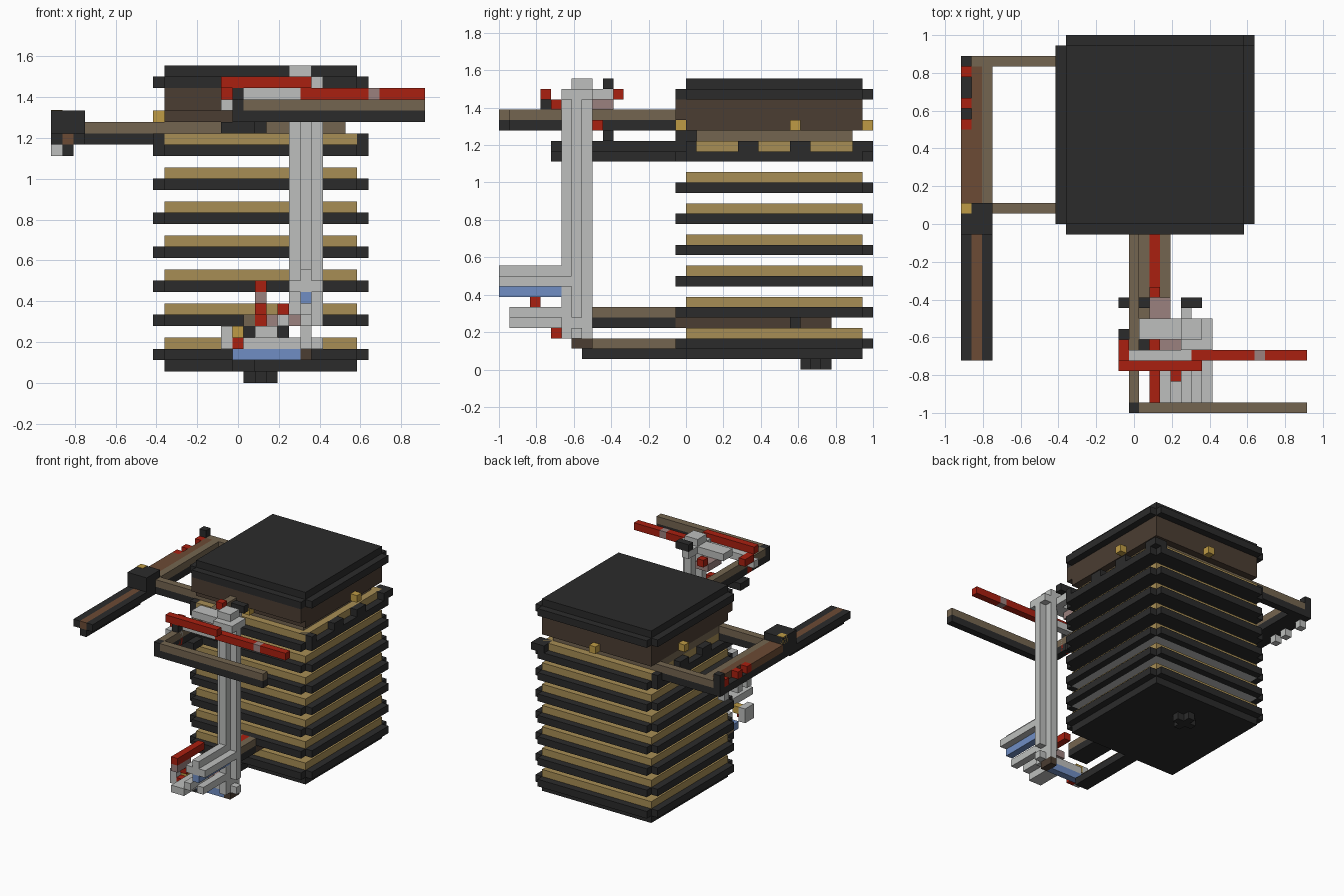
import bpy
import bmesh

start_cube = bpy.data.objects.get("Cube")
if start_cube:
    bpy.data.objects.remove(start_cube, do_unlink=True)

UNIT = 1 / 18  # edge of one building block


def make_material(name, red, green, blue):
    material = bpy.data.materials.new(name)
    material.use_nodes = True
    color = (red, green, blue, 1)
    material.diffuse_color = color
    shader = next(n for n in material.node_tree.nodes if n.type == 'BSDF_PRINCIPLED')
    shader.inputs["Base Color"].default_value = color
    return material


dark = make_material("charcoal", .024, .024, .024)
tan = make_material("tan", .39, .27, .09)
brown = make_material("grey brown", .175, .13, .08)
umber = make_material("dark brown", .07, .047, .032)
rust = make_material("red brown", .15, .07, .035)
grey = make_material("light grey", .51, .52, .51)
red = make_material("red", .4, .014, .005)
blue = make_material("blue", .16, .27, .55)
gold = make_material("gold", .52, .33, .06)
rose = make_material("rose grey", .33, .22, .21)


def boxes(name, material, *parts):
    """One object of blocks, each given as (x range, y range, z range)."""
    mesh = bpy.data.meshes.new(name)
    bm = bmesh.new()
    for part in parts:
        corners = bmesh.ops.create_cube(bm, size=1)["verts"]
        for vert in corners:
            spot = [r[0] if c < 0 else r[1] for r, c in zip(part, vert.co)]
            vert.co = ((spot[0] - 16.5) * UNIT, (spot[1] - 18) * UNIT, spot[2] * UNIT)
    bm.to_mesh(mesh)
    bm.free()
    mesh.materials.append(material)
    obj = bpy.data.objects.new(name, mesh)
    bpy.context.collection.objects.link(obj)
    return obj


def one(start):
    return (start, start + 1)


core_x, core_y = (10, 27), (18, 35)
wide_x, wide_y = (9, 28), (17, 36)


def rim(layer):
    """Four edge strips that leave the corners open."""
    return [(one(9), core_y, layer), (one(27), core_y, layer),
            (core_x, one(17), layer), (core_x, one(35), layer)]


# Stacked floors with open gaps between them
boxes("base_plate", dark, (core_x, core_y, one(1)))
boxes("base_knob", dark, (one(18), (29, 32), one(0)),
      (one(17), one(30), one(0)), (one(19), one(30), one(0)))
for floor in range(7):
    level = 2 + 3 * floor
    boxes("floor_rim", dark, *rim(one(level)))
    boxes("floor_plate", grey if floor in (1, 2) else dark, (core_x, core_y, one(level)))
    boxes("floor_panel", tan, (core_x, core_y, one(level + 1)))
boxes("lower_axle", umber, ((17, 20), (17, 32), one(4)))
boxes("axle_stop", dark, (one(20), one(28), one(4)))

# Parapet posts around the top floor
for first, last in ((17, 19), (23, 25), (28, 30), (34, 35)):
    boxes("parapet_post_left", dark, (one(27), (max(first, 18), last), one(21)))
    boxes("parapet_post_right", dark, (one(9), (max(first, 18), last), one(21)))
boxes("parapet_corner", dark, ((26, 28), (34, 36), one(21)), ((26, 28), one(18), one(21)))

# Upper room and roof
boxes("upper_tray", brown, ((10, 26), (19, 34), one(22)))
boxes("room_wall", umber, (core_x, core_y, (23, 26)))
boxes("front_eave", umber, (core_x, one(17), (24, 26)))
boxes("roof_rim", dark, *rim(one(26)))
boxes("roof_cap", dark, (core_x, core_y, (26, 28)))
boxes("wall_lamp", gold, (one(27), one(28), one(23)), (one(9), one(28), one(23)),
      (one(18), one(17), one(23)), (one(18), one(35), one(23)))

# Side frame with its long beam
for y in (19, 33):
    boxes("side_arm", brown, ((3, 10), one(y), one(22)))
    boxes("side_arm_base", dark, ((2, 10), one(y), one(21)))
boxes("side_beam_edge", dark, (one(0), (5, 17), one(21)), (one(2), (5, 17), one(21)),
      (one(1), (5, 17), one(20)))
boxes("side_beam_core", rust, (one(1), (5, 17), one(21)), (one(1), (20, 33), one(22)))
boxes("side_beam_hub", dark, ((0, 3), (17, 20), (22, 24)), ((0, 3), (17, 20), one(21)))
boxes("side_hub_lamp", gold, (one(0), one(19), (23, 24.05)))
boxes("side_rail", brown, (one(2), (20, 33), one(22)), ((1, 3), one(33), one(22)))
boxes("side_rail_base", dark, ((1, 3), (20, 34), one(21)), (one(0), (20, 34), one(21)))
for y in (27, 29, 32):
    boxes("side_rail_light", red, (one(0), one(y), one(22)))
    boxes("side_rail_foot", grey, (one(0), one(y), one(20)))
boxes("side_rail_end", dark, (one(0), one(33), (22, 24)))
boxes("side_rail_seat", rust, (one(0), (20, 27), one(22)))

# Upper boom and crossbar
boxes("upper_boom", brown, (one(16), (1, 17), one(24)), ((17, 33), one(0), one(24)))
boxes("upper_boom_base", dark, (one(16), (0, 17), one(23)), ((17, 33), one(0), one(23)))
boxes("boom_corner", dark, (one(16), one(0), one(24)))

# Tall mast with a cross-shaped section
boxes("mast", grey, (one(22), (6, 9), (3, 27)), ((21, 24), one(7), (5, 27)),
      ((21, 23), (7, 9), (26, 28)))
boxes("mast_foot", umber, (one(22), (7, 9), one(2)))

# Red levers and fittings near the mast head
boxes("head_lever", red, ((15, 23), one(4), one(26)))
boxes("head_crossbar", red, ((22, 28), one(5), one(25)), ((29, 33), one(5), one(25)))
boxes("crossbar_joint", rose, (one(28), one(5), one(25)))
boxes("head_bracket", grey, ((16, 22), one(5), one(25)), ((15, 17), one(4), one(24)),
      ((17, 22), (7, 9), one(26)), ((21, 24), (6, 9), one(26)))
boxes("head_block", dark, ((15, 19), one(10), one(22)), ((21, 23), one(10), one(27)),
      (one(16), one(4), one(25)), ((15, 18), (6, 8), one(22)))
boxes("head_stop", red, (one(15), (5, 7), one(25)), (one(18), one(11), one(26)),
      (one(18), one(9), one(23)), (one(16), one(4), one(23)))
boxes("head_pin", rose, ((18, 20), (8, 11), one(25)))
boxes("head_link", grey, (one(21), (9, 11), one(26)))

# Lower boom running from the floors to the mast foot
boxes("lower_boom", brown, (one(17), (9, 17), one(5)), (one(19), (9, 17), one(5)))
boxes("lower_boom_stripe", red, (one(18), (9, 17), one(5)))
boxes("lower_boom_base", dark, ((17, 20), (9, 17), one(4)))
boxes("bottom_boom", brown, (one(16), (8, 18), one(2)))
boxes("bottom_boom_base", dark, ((16, 18), (8, 18), one(1)))
boxes("bottom_link", blue, ((16, 22), one(7), one(2)))
boxes("bottom_link_top", grey, ((17, 24), one(7), one(3)))

# Forward arm at the mast foot
boxes("forward_arm", grey, ((21, 24), (0, 7), one(8)), (one(22), (0, 7), one(9)))
boxes("forward_arm_base", blue, (one(22), (0, 7), one(7)))
boxes("lower_lever", red, (one(18), (1, 7), one(8)))
boxes("lever_tip", rose, (one(18), (1, 4), one(7)), ((19, 22), (5, 7), one(5)))
boxes("lever_stop", red, (one(18), one(3), one(6)), (one(20), one(3), one(6)),
      (one(16), one(5), one(3)))
boxes("forward_tray", grey, ((18, 20), (1, 6), one(4)), (one(15), (5, 7), (3, 5)),
      (one(20), (1, 6), one(5)), ((22, 23), (1, 6), one(5)))
boxes("forward_lamp", gold, (one(16), one(6), one(4)))
